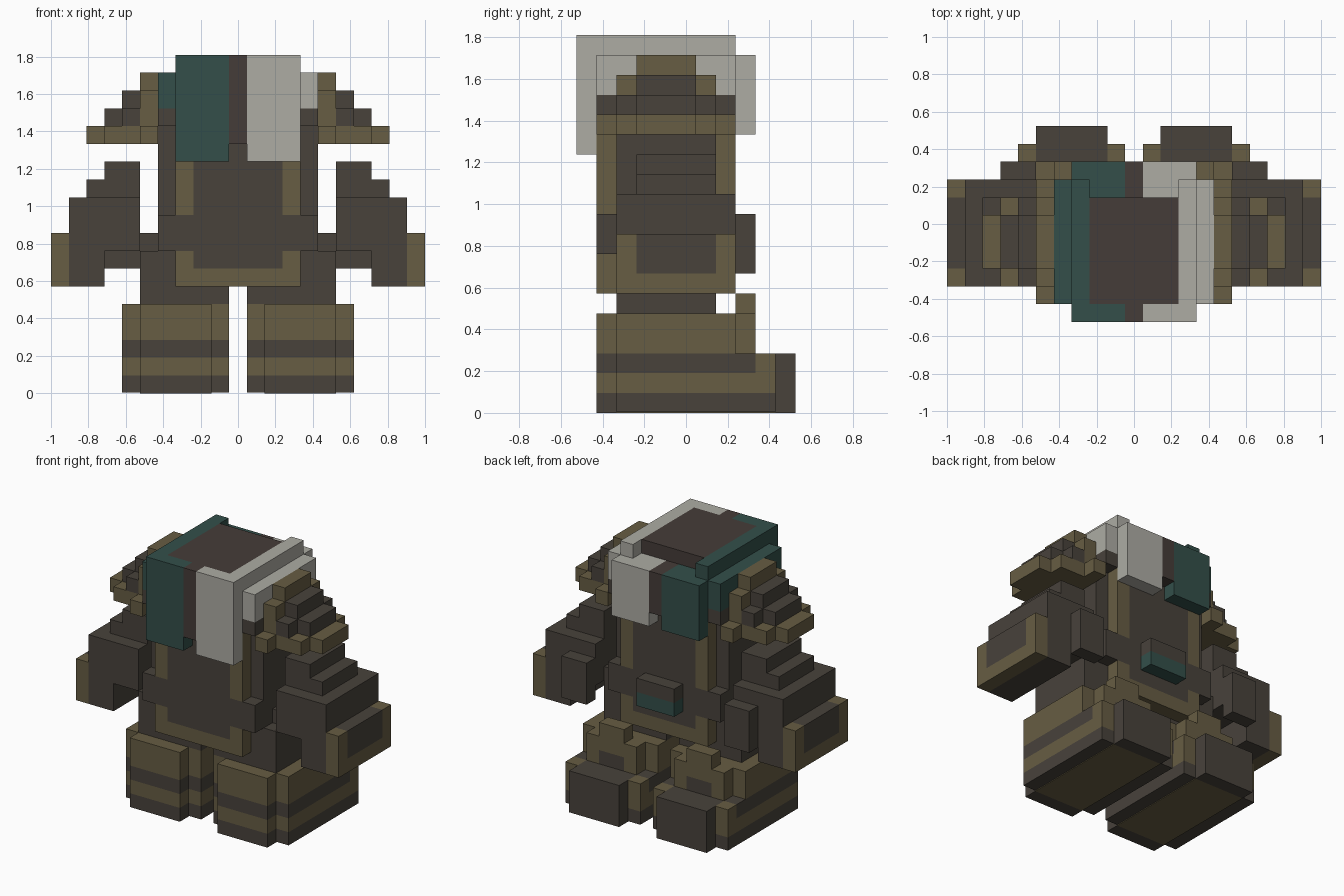
import bpy
import bmesh
from mathutils import Vector

UNIT = 2 / 21  # one block; all sizes below are in blocks

old = bpy.data.objects.get("Cube")
if old:
    bpy.data.objects.remove(old, do_unlink=True)


def linear(c):
    c /= 255
    return c / 12.92 if c <= 0.04045 else ((c + 0.055) / 1.055) ** 2.4


def material(name, rgb):
    mat = bpy.data.materials.new(name)
    colour = [linear(c) for c in rgb] + [1]
    mat.use_nodes = True
    mat.diffuse_color = colour
    bsdf = mat.node_tree.nodes["Principled BSDF"]
    bsdf.inputs["Base Color"].default_value = colour
    bsdf.inputs["Roughness"].default_value = 0.9
    return mat


DARK = material("charcoal", (72, 66, 59))
OLIVE = material("olive_brown", (103, 93, 67))
TEAL = material("dark_teal", (51, 79, 74))
LIGHT = material("light_grey", (173, 172, 164))
BROWN = material("dark_brown", (69, 60, 56))


def part(name, blocks, mirror=False, flip=1):
    """One object from blocks: (material, x range, y range, z range)."""
    bm = bmesh.new()
    mats = []
    for mat, xs, ys, zs in blocks:
        if mat not in mats:
            mats.append(mat)
        xs = sorted(x * flip for x in xs)
        lo = Vector((xs[0], ys[0], zs[0])) * UNIT
        hi = Vector((xs[1], ys[1], zs[1])) * UNIT
        cube = bmesh.ops.create_cube(bm, size=1)
        for v in cube["verts"]:
            v.co = [(l + h) / 2 + c * (h - l) for l, h, c in zip(lo, hi, v.co)]
            for f in v.link_faces:
                f.material_index = mats.index(mat)
    mesh = bpy.data.meshes.new(name)
    bm.to_mesh(mesh)
    bm.free()
    for mat in mats:
        mesh.materials.append(mat)
    obj = bpy.data.objects.new(name, mesh)
    bpy.context.collection.objects.link(obj)
    if mirror:
        obj.modifiers.new("Mirror", "MIRROR").use_mirror_merge = False
    return obj


def wide(x):
    return (-x, x)


# Boots: striped bands with a narrower front panel
OUTER, INNER = (.5, 6.5), (1.5, 5.5)
boots = []
for mat, back, zs in ((DARK, 4.5, (.05, 1)), (OLIVE, 4.5, (1, 2)),
                      (DARK, 3.5, (2, 3)), (OLIVE, 2.5, (3, 5))):
    boots += [(mat, OUTER, (-3.5, back), zs), (mat, INNER, (-4.5, -3.5), zs)]
for xs in ((.5, 1.5), (5.5, 6.5)):
    boots.append((OLIVE, xs, (3.5, 4.5), (2, 3)))
part("boots", boots, mirror=True)
part("boot_toes", [(DARK, INNER, (4.5, 5.5), (0, 3)),
                   (DARK, INNER, (3.5, 4.5), (2, 3))], mirror=True)
part("boot_soles", [(OLIVE, INNER, (-3.5, 4.5), (0, .05)),
                    (DARK, INNER, (-4.5, -3.5), (0, .05))], mirror=True)

# Boot flaps: stepped olive tongue with a dark centre
FLAP = (2.5, 3.5)
part("boot_flaps", [(OLIVE, (1.5, 2.5), FLAP, (3, 5)),
                    (OLIVE, (4.5, 5.5), FLAP, (3, 5)),
                    (OLIVE, (2.5, 4.5), FLAP, (4, 6)),
                    (DARK, (2.5, 4.5), FLAP, (3, 4))], mirror=True)

# Thighs and hips
DEEP = (-3.5, 1.5)
part("thighs", [(DARK, (.5, 5.5), DEEP, (5, 6))], mirror=True)
part("hips", [(DARK, wide(5.5), DEEP, (6, 8))])

# Torso core, belt, and framed panels on front and back
part("torso", [(DARK, wide(4.5), DEEP, (8, 15))])
part("belt", [(DARK, wide(4.5), (-4.5, -3.5), (8, 10)),
              (DARK, wide(4.5), (1.5, 2.5), (8, 10))])
for side, ys in (("front", (-4.5, -3.5)), ("back", (1.5, 2.5))):
    part(side + "_panel", [(DARK, wide(2.5), ys, (10, 15)),
                           (DARK, wide(2.5), ys, (7, 8)),
                           (OLIVE, wide(3.5), ys, (6, 7))])
    part(side + "_straps", [(OLIVE, (2.5, 3.5), ys, (10, 15)),
                            (OLIVE, (2.5, 3.5), ys, (7, 8))], mirror=True)
part("belt_pouch", [(DARK, wide(1.5), (2.5, 3.5), (9, 10)),
                    (TEAL, wide(1.5), (2.5, 3.5), (8, 9))])

# Arms: stepped upper arm, forearm, elbow block and link to the body
LONG, SHORT = (-3.5, 2.5), (-2.5, 1.5)
part("arms", [(DARK, (5.5, 9.5), LONG, (8, 11)),
              (DARK, (5.5, 8.5), SHORT, (11, 12)),
              (DARK, (5.5, 7.5), SHORT, (12, 13)),
              (DARK, (7.5, 9.5), LONG, (6, 8)),
              (DARK, (4.5, 5.5), SHORT, (8, 9))], mirror=True)
part("elbow_blocks", [(DARK, (5.5, 7.5), (2.5, 3.5), (7, 10))], mirror=True)
CUFF = (9.5, 10.5)
part("cuffs", [(OLIVE, CUFF, (-3.5, -2.5), (6, 9)),
               (OLIVE, CUFF, (1.5, 2.5), (6, 9)),
               (OLIVE, CUFF, SHORT, (6, 7)),
               (DARK, CUFF, SHORT, (7, 9))], mirror=True)

# Shoulder pads: olive arch beside the head, dark steps, olive rim
ARCH, TOP = (4.5, 5.5), (-2.5, .5)
part("shoulder_arches", [(OLIVE, ARCH, (-4.5, 2.5), (14, 15)),
                         (OLIVE, ARCH, DEEP, (15, 17)),
                         (OLIVE, ARCH, TOP, (17, 18))], mirror=True)
part("shoulder_rims", [(OLIVE, (5.5, 7.5), DEEP, (14, 15)),
                       (OLIVE, (7.5, 8.5), TOP, (14, 15))], mirror=True)
part("shoulder_steps", [(DARK, (5.5, 6.5), DEEP, (15, 16)),
                        (DARK, (6.5, 7.5), TOP, (15, 16)),
                        (DARK, (5.5, 6.5), TOP, (16, 17))], mirror=True)

# Head and the brown middle of the hood
part("head", [(DARK, wide(4.5), (-4.5, 2.5), (15, 16)),
              (DARK, wide(3.5), (-4.5, 2.5), (16, 17))])
part("hood_middle", [(BROWN, wide(2.5), (-4.5, 1.5), (17, 19)),
                     (BROWN, wide(.5), (-5.5, -4.5), (14, 19)),
                     (BROWN, wide(.5), (1.5, 3.5), (15, 18))])

# Hood halves: one light, one teal
for name, mat, flip in (("left", LIGHT, 1), ("right", TEAL, -1)):
    part(name + "_hood", [(mat, (.5, 3.5), (-5.5, -4.5), (13, 19)),
                          (mat, (.5, 3.5), (2.5, 3.5), (14, 18)),
                          (mat, (.5, 2.5), (1.5, 2.5), (17, 18)),
                          (mat, (2.5, 3.5), (-4.5, 2.5), (17, 19)),
                          (mat, (3.5, 4.5), (-4.5, 2.5), (16, 18))], flip=flip)
